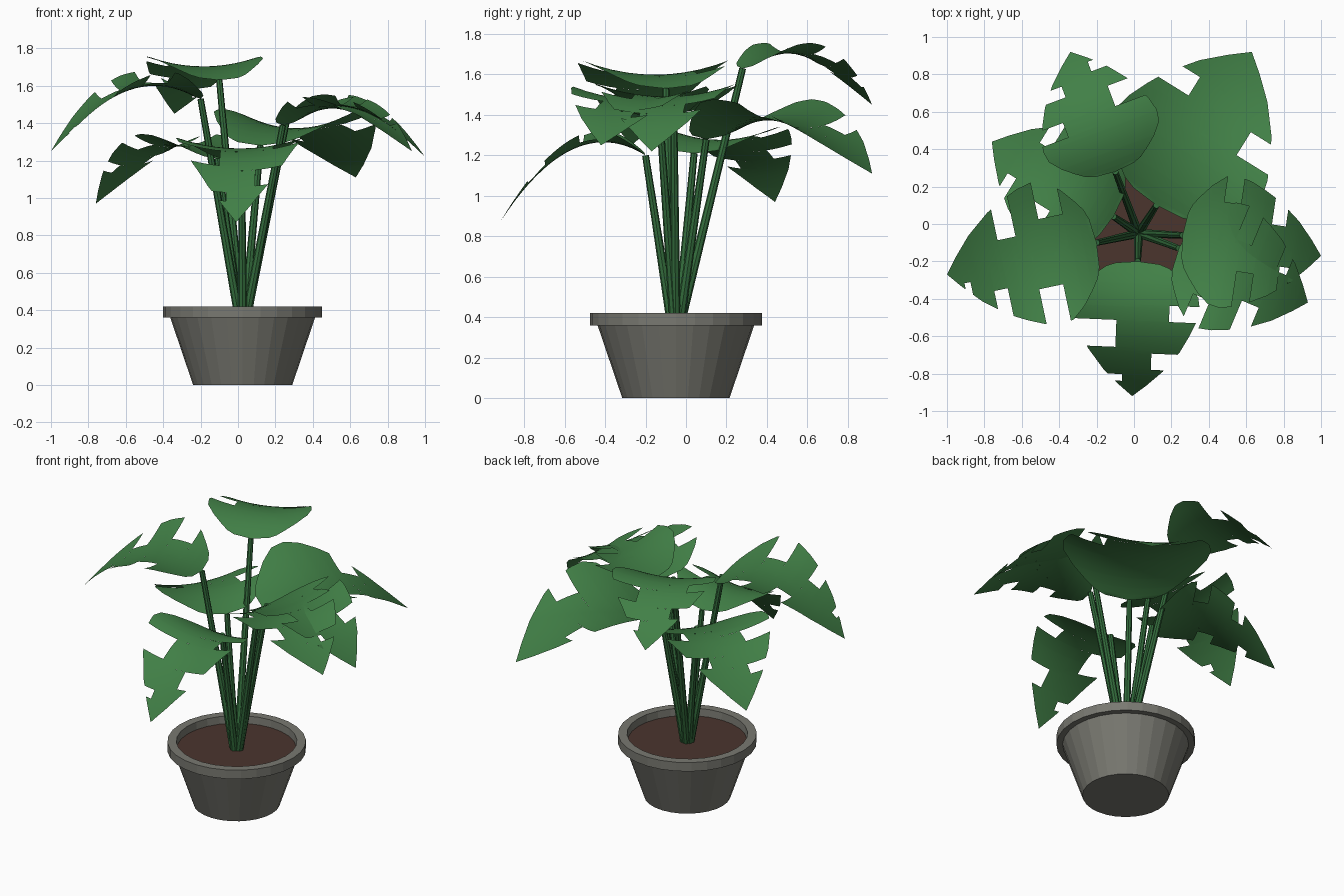
import bpy, bmesh, math
from mathutils import Vector

if "Cube" in bpy.data.objects:
    bpy.data.objects.remove(bpy.data.objects["Cube"])


def mat(name, rgb):
    m = bpy.data.materials.new(name)
    m.diffuse_color = (*rgb, 1)
    m.use_nodes = True
    m.node_tree.nodes["Principled BSDF"].inputs["Base Color"].default_value = m.diffuse_color
    return m


LEAF = mat("leaf green", (0.053, 0.215, 0.062))
STEM = mat("stem green", (0.033, 0.15, 0.045))
POT = mat("grey pot", (0.19, 0.19, 0.165))
SOIL = mat("brown soil", (0.07, 0.035, 0.027))
CX, CY = 0.025, -0.05          # pot axis


def finish(name, bm, material, smooth=False):
    me = bpy.data.meshes.new(name)
    for f in bm.faces:
        f.smooth = smooth
    bm.to_mesh(me)
    bm.free()
    me.materials.append(material)
    ob = bpy.data.objects.new(name, me)
    bpy.context.collection.objects.link(ob)
    return ob


def lathe(name, profile, material, sides=28):
    """Turn an (r, z) profile about the pot axis; close the first ring."""
    bm = bmesh.new()
    rings = [[bm.verts.new((CX + r * math.cos(2 * math.pi * i / sides),
                            CY + r * math.sin(2 * math.pi * i / sides), z))
              for i in range(sides)] for r, z in profile]
    for a, b in zip(rings, rings[1:]):
        for i in range(sides):
            k = (i + 1) % sides
            bm.faces.new((a[i], a[k], b[k], b[i]))
    bm.faces.new(rings[0][::-1])
    return finish(name, bm, material)


# Pot with a stepped rim, and the soil disc inside
lathe("pot", [(0.265, 0), (0.387, 0.36), (0.425, 0.36), (0.425, 0.42),
              (0.37, 0.42), (0.365, 0.35)], POT)
bm = bmesh.new()
bmesh.ops.create_circle(bm, cap_ends=True, segments=28, radius=0.37)
bmesh.ops.translate(bm, verts=bm.verts, vec=(CX, CY, 0.37))
finish("soil", bm, SOIL)

# Half width of the whole leaf along its length (both relative to length)
ENVELOPE = [(0, 0), (0.015, 0.16), (0.04, 0.23), (0.09, 0.30), (0.16, 0.385),
            (0.25, 0.46), (0.34, 0.475), (0.44, 0.45), (0.55, 0.40),
            (0.66, 0.34), (0.81, 0.22), (0.92, 0.10), (1, 0)]


def half_width(t):
    for (a, wa), (b, wb) in zip(ENVELOPE, ENVELOPE[1:]):
        if t <= b:
            return wa + (wb - wa) * (t - a) / (b - a)
    return 0


def leaf(name, base, tip, arch, left, right):
    """Arched, cupped blade; left and right list notches (start, end, root)."""
    base, tip = Vector(base), Vector(tip)
    flat = Vector((tip.x - base.x, tip.y - base.y, 0))
    length = flat.length
    along = flat / length
    side = Vector((-along.y, along.x, 0))
    drop = tip.z - base.z

    def point(t, w):
        v = w * length
        z = arch * t - (arch - drop) * t * t + 0.5 * v * v
        return base + along * (t * length) + side * v + Vector((0, 0, z))

    bm = bmesh.new()
    cols = 5
    for sign, notches in ((1, left), (-1, right)):
        cuts = {round(i / 24, 4) for i in range(25)} | {e[0] for e in ENVELOPE}
        for a, b, _ in notches:
            cuts |= {a, b}
        cuts = sorted(cuts)
        for a, b in zip(cuts, cuts[1:]):
            wa, wb = half_width(a), half_width(b)
            for n0, n1, root in notches:
                if n0 <= (a + b) / 2 <= n1:
                    wa, wb = min(wa, root), min(wb, root)
            for j in range(cols):
                p, q = sign * j / cols, sign * (j + 1) / cols
                quad = [point(a, p * wa), point(b, p * wb),
                        point(b, q * wb), point(a, q * wa)]
                if sign < 0:
                    quad.reverse()
                bm.faces.new([bm.verts.new(c) for c in quad])
    bmesh.ops.remove_doubles(bm, verts=bm.verts, dist=0.0004)
    finish(name, bm, LEAF, smooth=True)


def stem(name, top):
    """Slim tapered stalk from the soil to the foot of the leaf."""
    top = Vector(top)
    out = Vector((top.x - CX, top.y - CY, 0)).normalized() * 0.02
    foot = Vector((CX, CY, 0.36)) + out
    axis = top - foot
    bm = bmesh.new()
    bmesh.ops.create_cone(bm, cap_ends=True, segments=8, radius1=0.024,
                          radius2=0.017, depth=axis.length)
    turn = Vector((0, 0, 1)).rotation_difference(axis).to_matrix()
    bmesh.ops.rotate(bm, verts=bm.verts, matrix=turn)
    bmesh.ops.translate(bm, verts=bm.verts, vec=(foot + top) / 2)
    finish(name, bm, STEM)


# name, leaf foot, leaf tip, arch, left notches, right notches
LEAVES = [
    ("back", (-0.10, 0.28, 1.63), (-0.34, 0.92, 1.45), 0.42,
     [(0.38, 0.50, 0.25), (0.68, 0.77, 0.16)],
     [(0.48, 0.65, 0.18), (0.80, 0.88, 0.10)]),
    ("left", (-0.20, -0.10, 1.53), (-1.00, -0.27, 1.25), 0.45,
     [(0.27, 0.43, 0.22), (0.63, 0.72, 0.17), (0.86, 0.90, 0.08)],
     [(0.18, 0.34, 0.23), (0.51, 0.63, 0.15)]),
    ("right", (0.26, -0.06, 1.41), (1.00, -0.17, 1.22), 0.46,
     [(0.26, 0.38, 0.28), (0.62, 0.72, 0.17)],
     [(0.42, 0.54, 0.20), (0.72, 0.79, 0.12)]),
    ("front_right", (0.24, -0.13, 1.39), (0.93, -0.42, 1.25), 0.46,
     [(0.35, 0.47, 0.22), (0.70, 0.78, 0.12)],
     [(0.22, 0.35, 0.26), (0.56, 0.69, 0.17)]),
    ("back_right", (0.12, 0.10, 1.28), (0.63, 0.92, 1.11), 0.50,
     [(0.61, 0.73, 0.17)], [(0.47, 0.62, 0.23)]),
    ("front", (0.02, -0.20, 1.20), (-0.01, -0.92, 0.87), 0.45,
     [(0.32, 0.44, 0.25), (0.68, 0.80, 0.13)],
     [(0.44, 0.64, 0.14), (0.84, 0.89, 0.08)]),
    ("back_left", (-0.11, 0.04, 1.21), (-0.76, 0.44, 0.97), 0.42,
     [(0.40, 0.53, 0.20), (0.72, 0.79, 0.13)],
     [(0.30, 0.42, 0.25), (0.62, 0.71, 0.17)]),
]
for name, foot, tip, arch, left, right in LEAVES:
    leaf(name + "_leaf", foot, tip, arch, left, right)
    stem(name + "_stem", foot)
